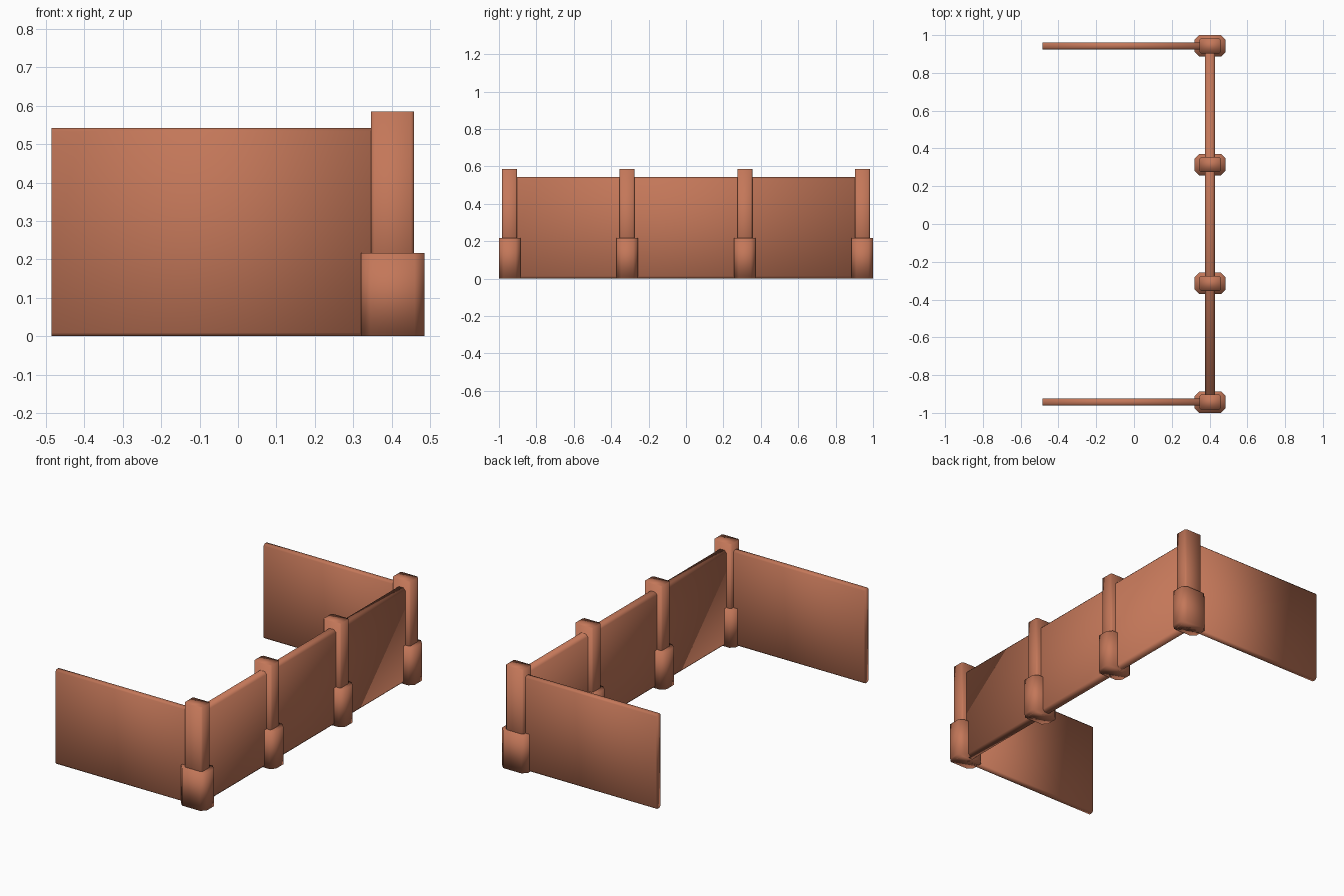
import bpy, bmesh

if "Cube" in bpy.data.objects:
    bpy.data.objects.remove(bpy.data.objects["Cube"])

# Terracotta brick colour
brick = bpy.data.materials.new("terracotta brick")
brick.diffuse_color = (0.55, 0.185, 0.10, 1)
brick.use_nodes = True
brick.node_tree.nodes["Principled BSDF"].inputs["Base Color"].default_value = brick.diffuse_color


def chamfered_bar(name, lo, hi, axis, chamfer):
    """Box from lo to hi whose four edges along the given axis are chamfered."""
    bm = bmesh.new()
    bmesh.ops.create_cube(bm, size=1)
    for v in bm.verts:
        for i in range(3):
            v.co[i] = lo[i] if v.co[i] < 0 else hi[i]
    edges = [e for e in bm.edges
             if abs(e.verts[0].co[axis] - e.verts[1].co[axis]) > 1e-6
             and all(abs(e.verts[0].co[i] - e.verts[1].co[i]) < 1e-6
                     for i in range(3) if i != axis)]
    bmesh.ops.bevel(bm, geom=edges, offset=chamfer, offset_type='OFFSET',
                    segments=1, affect='EDGES', profile=0.5)
    bmesh.ops.recalc_face_normals(bm, faces=bm.faces[:])
    for f in bm.faces:
        f.smooth = True
    mesh = bpy.data.meshes.new(name)
    bm.to_mesh(mesh)
    bm.free()
    mesh.materials.append(brick)
    obj = bpy.data.objects.new(name, mesh)
    bpy.context.collection.objects.link(obj)
    return obj


X, Y, Z = 0, 1, 2
PX = 0.4025          # centre line of the long wall
END = 0.943          # centre line of the end pillars

# Four pillars: slim post standing in a wider chamfered base
for i in range(4):
    y = -END + i * 2 * END / 3
    chamfered_bar(f"pillar_base_{i + 1}", (PX - 0.0825, y - 0.057, 0),
                  (PX + 0.0825, y + 0.057, 0.216), Z, 0.025)
    chamfered_bar(f"pillar_post_{i + 1}", (PX - 0.056, y - 0.04, 0.0),
                  (PX + 0.056, y + 0.04, 0.585), Z, 0.008)

# Long wall running between the pillars
chamfered_bar("long_wall", (PX - 0.027, -END, 0), (PX + 0.027, END, 0.542), Y, 0.013)

# Side walls, one at each end
for side, name in ((-1, "front_side_wall"), (1, "back_side_wall")):
    chamfered_bar(name, (-0.485, side * END - 0.019, 0),
                  (PX, side * END + 0.019, 0.542), X, 0.009)
